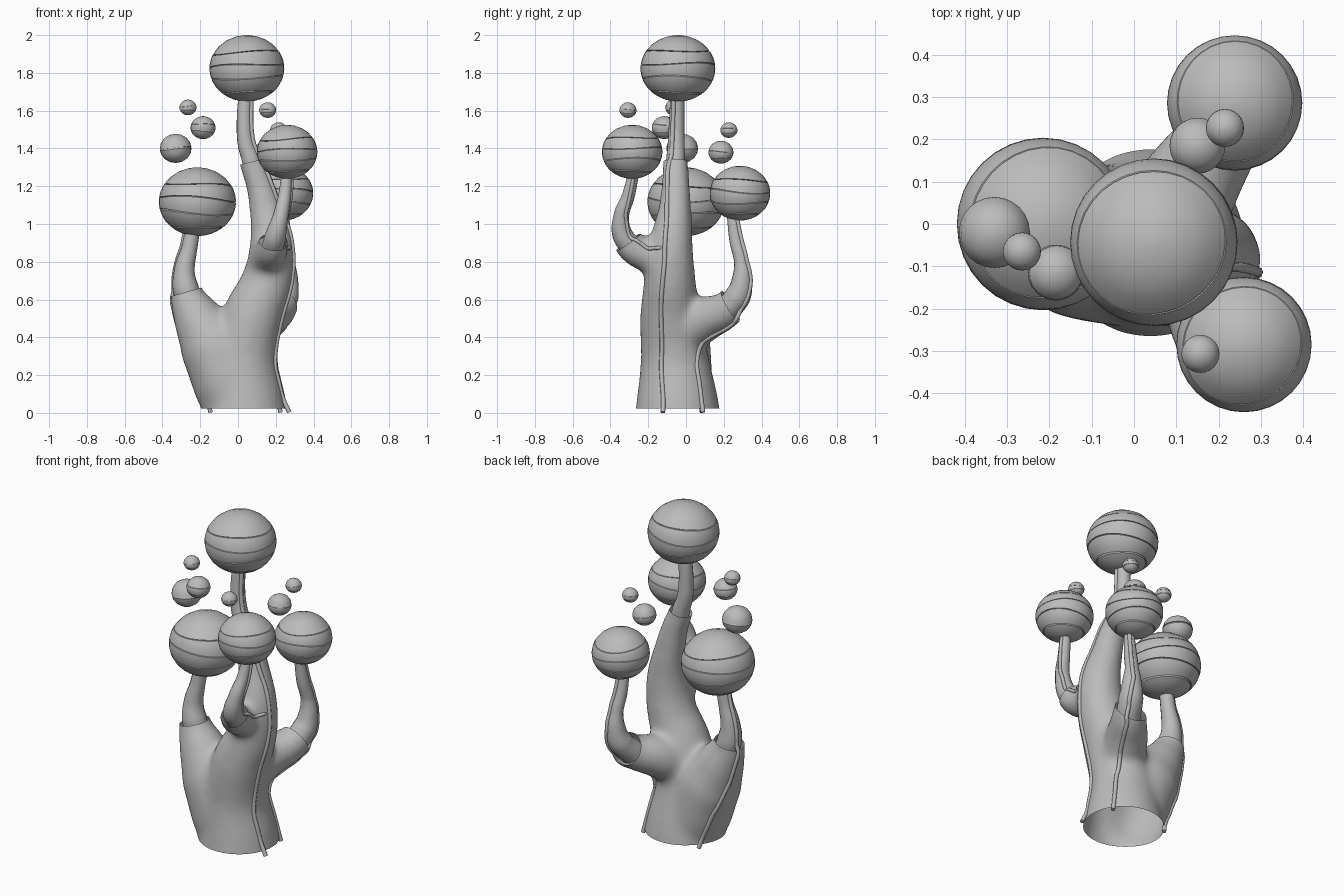
import bpy, bmesh, math
from mathutils import Vector
from mathutils.bvhtree import BVHTree

cube = bpy.data.objects.get("Cube")
if cube:
    bpy.data.objects.remove(cube)

grey = bpy.data.materials.new("matte_grey")
grey.use_nodes = True
grey.diffuse_color = (0.5, 0.5, 0.5, 1)
grey.node_tree.nodes["Principled BSDF"].inputs["Base Color"].default_value = (0.5, 0.5, 0.5, 1)


def add_object(name, mesh):
    obj = bpy.data.objects.new(name, mesh)
    bpy.context.scene.collection.objects.link(obj)
    mesh.materials.clear()
    mesh.materials.append(grey)
    for p in mesh.polygons:
        p.use_smooth = True
    return obj


def baked(obj):
    """Mesh of an object with its modifiers applied; the object is removed."""
    bpy.context.view_layer.update()
    dg = bpy.context.evaluated_depsgraph_get()
    mesh = bpy.data.meshes.new_from_object(obj.evaluated_get(dg))
    bpy.data.objects.remove(obj)
    return mesh


def tubes(name, paths, res=6):
    """Tapered round tubes through (x, y, z, radius) points."""
    cu = bpy.data.curves.new(name, 'CURVE')
    cu.dimensions = '3D'
    cu.bevel_depth = 1
    cu.bevel_resolution = res
    cu.resolution_u = 8
    cu.use_fill_caps = True
    for path in paths:
        sp = cu.splines.new('BEZIER')
        sp.bezier_points.add(len(path) - 1)
        for bp, (x, y, z, r) in zip(sp.bezier_points, path):
            bp.co = (x, y, z)
            bp.radius = r
            bp.handle_left_type = bp.handle_right_type = 'AUTO'
    obj = bpy.data.objects.new(name + "_path", cu)
    bpy.context.scene.collection.objects.link(obj)
    return add_object(name, baked(obj))


# Trunk: overlapping limbs fused into one soft body
limbs = [
    [(.04, -.045, -.08, .235), (.038, -.045, .03, .22), (.033, -.062, .3, .174),
     (.083, -.082, .52, .157), (.155, -.085, .7, .132), (.178, -.08, .88, .112),
     (.143, -.057, 1.1, .076), (.113, -.055, 1.22, .063), (.072, -.055, 1.33, .054),
     (.045, -.052, 1.43, .05)],
    [(.04, -.045, -.08, .17), (-.05, -.05, .16, .187), (-.135, -.045, .36, .175),
     (-.212, -.035, .5, .128), (-.276, -.025, .64, .076), (-.285, -.02, .74, .064)],
    [(.15, -.08, .74, .1), (.16, -.18, .825, .088), (.18, -.275, .868, .076),
     (.2, -.345, .96, .06)],
    [(.06, -.04, .4, .12), (.13, .09, .49, .115), (.22, .225, .555, .087),
     (.255, .29, .65, .068)],
    # Filler that rounds out the fork between the two main limbs
    [(.035, -.045, -.08, .18), (-.04, -.05, .2, .18), (-.08, -.06, .45, .13)],
]
# Thicken thin limbs slightly, as the smoothing below shrinks them
limbs = [[(x, y, z, r + .0008 / r) for x, y, z, r in limb] for limb in limbs]
trunk = tubes("trunk", limbs, 8)
fuse = trunk.modifiers.new("fuse", 'REMESH')
fuse.mode = 'VOXEL'
fuse.voxel_size = .015
soft = trunk.modifiers.new("soften", 'SMOOTH')
soft.factor = .5
soft.iterations = 32
trunk_mesh = baked(trunk)

# Cut the trunk open at the base and at the collar of each limb
collars = [((0, 0, .024), (0, 0, -1), 1), ((.075, -.055, 1.33), (-.25, 0, 1), .15),
           ((-.275, -.025, .64), (-.28, 0, 1), .15), ((.19, -.31, .9), (.1, -.55, .8), .14),
           ((.228, .235, .565), (.2, .85, .5), .14)]
bm = bmesh.new()
bm.from_mesh(trunk_mesh)
for co, no, reach in collars:
    co, no = Vector(co), Vector(no).normalized()
    near = [f for f in bm.faces if (f.calc_center_median() - co).length < reach]
    geom = set(near) | {e for f in near for e in f.edges} | {v for f in near for v in f.verts}
    bmesh.ops.bisect_plane(bm, geom=list(geom), dist=1e-5, plane_co=co, plane_no=no)
    out = [v for v in bm.verts if (v.co - co).dot(no) > 1e-4 and (v.co - co).length < reach + .03]
    bmesh.ops.delete(bm, geom=out, context='VERTS')
bm.to_mesh(trunk_mesh)
bm.free()
trunk = add_object("trunk", trunk_mesh)

# Slim stems rising out of the collars
stems = {
    "top_stem": [(.09, -.057, 1.25, .05), (.07, -.055, 1.34, .05), (.044, -.052, 1.42, .045),
                 (.034, -.05, 1.52, .041), (.04, -.045, 1.7, .037)],
    "right_stem": [(-.25, -.025, .58, .07), (-.277, -.025, .66, .069), (-.284, -.02, .75, .055),
                   (-.258, -.015, .87, .042), (-.235, -.01, 1, .038)],
    "front_stem": [(.18, -.27, .865, .06), (.198, -.332, .935, .056), (.225, -.343, 1.04, .041),
                   (.247, -.305, 1.15, .034), (.26, -.275, 1.28, .028)],
    "back_stem": [(.215, .2, .53, .07), (.252, .275, .62, .069), (.264, .296, .7, .055),
                  (.262, .293, .8, .038), (.25, .266, .91, .036), (.24, .243, 1.06, .028)],
}
stem_objects = [tubes(name, [path]) for name, path in stems.items()]

# Thin vines hugging the trunk and stems, with feet below the trunk rim
surfaces = []
for obj in [trunk] + stem_objects:
    me = obj.data
    surfaces.append(BVHTree.FromPolygons([v.co for v in me.vertices],
                                         [p.vertices[:] for p in me.polygons]))


def vine(name, points, radius=.012):
    points = [Vector(p) for p in points]
    path = [points[0]]
    for a, b in zip(points, points[1:]):
        for i in range(1, 4):
            p = a.lerp(b, i / 3)
            hit = min((s.find_nearest(p) for s in surfaces), key=lambda h: h[3])
            path.append(hit[0])
    return tubes(name, [[(*p, radius) for p in path]], 2)


vine("top_vine", [(.272, -.122, .003), (.22, -.14, .25), (.24, -.13, .55), (.28, -.11, .8),
                  (.25, -.1, 1), (.15, -.1, 1.3), (.08, -.075, 1.5), (.08, -.07, 1.66)])
vine("front_vine", [(.255, -.1, .87), (.25, -.2, .87), (.25, -.29, .93),
                    (.26, -.32, 1.05), (.28, -.28, 1.24)], .01)
vine("back_vine", [(.225, .09, .003), (.19, .07, .25), (.2, .12, .38), (.26, .25, .47),
                   (.3, .32, .58), (.29, .34, .7), (.28, .31, .85), (.26, .27, 1.03)])
vine("right_vine", [(-.145, .085, .003), (-.22, .07, .2), (-.3, .02, .42), (-.35, 0, .6),
                    (-.335, 0, .75), (-.27, -.01, .95)])


def ball(name, centre, radius, height, grooves, seed, segs=32):
    """Flattened ball ringed by wavy grooves, each tucked under the band above."""
    levels = [1] + grooves + [-1]
    steps = [0, .06, .25, .5, .75, 1]
    bm = bmesh.new()
    rings = []

    def angle(k, th):
        if k in (0, len(levels) - 1):
            return 0 if k == 0 else math.pi
        wave = .07 * math.sin(th + seed + k * .4) + .05 * math.sin(2 * th + seed * 2 + k * 2)
        return math.acos(levels[k] + wave * (1 - levels[k] ** 2))

    for k in range(len(levels) - 1):
        for t in steps:
            scale = .95 if k > 0 and t == 0 else 1
            ring = []
            for s in range(segs):
                th = math.tau * s / segs
                a = angle(k, th) * (1 - t) + angle(k + 1, th) * t
                r = radius * scale * math.sin(a)
                ring.append(bm.verts.new((r * math.cos(th), r * math.sin(th),
                                          height * scale * math.cos(a))))
            rings.append(ring)
    for a, b in zip(rings, rings[1:]):
        for s in range(segs):
            n = (s + 1) % segs
            bm.faces.new((a[s], b[s], b[n], a[n]))
    bmesh.ops.remove_doubles(bm, verts=bm.verts[:], dist=1e-5)
    bmesh.ops.recalc_face_normals(bm, faces=bm.faces[:])
    mesh = bpy.data.meshes.new(name)
    bm.to_mesh(mesh)
    bm.free()
    obj = add_object(name, mesh)
    mesh.set_sharp_from_angle(angle=math.radians(35))
    obj.location = centre


# Large balls on the stems
tiers = [.5, .1, -.3, -.72]
ball("top_ball", (.047, -.043, 1.824), .198, .176, tiers, 1)
ball("right_ball", (-.215, 0, 1.118), .204, .182, tiers, -2.6)
ball("front_ball", (.26, -.285, 1.382), .16, .143, tiers, .6)
ball("back_ball", (.238, .286, 1.163), .16, .145, tiers, 3)

# Small floating balls
floaters = [(-.33, -.02, 1.4, .084, [.05]), (-.185, -.115, 1.51, .066, [.3, -.25]),
            (-.265, -.065, 1.617, .045, [.2, -.3]), (.15, .185, 1.38, .066, [.1, -.4]),
            (.215, .227, 1.497, .045, [.2, -.3]), (.157, -.307, 1.603, .045, [.1, -.3])]
for i, (x, y, z, r, grooves) in enumerate(floaters):
    ball(f"floating_ball_{i + 1}", (x, y, z), r, r * .92, grooves, .9 + i * 3, 24)
